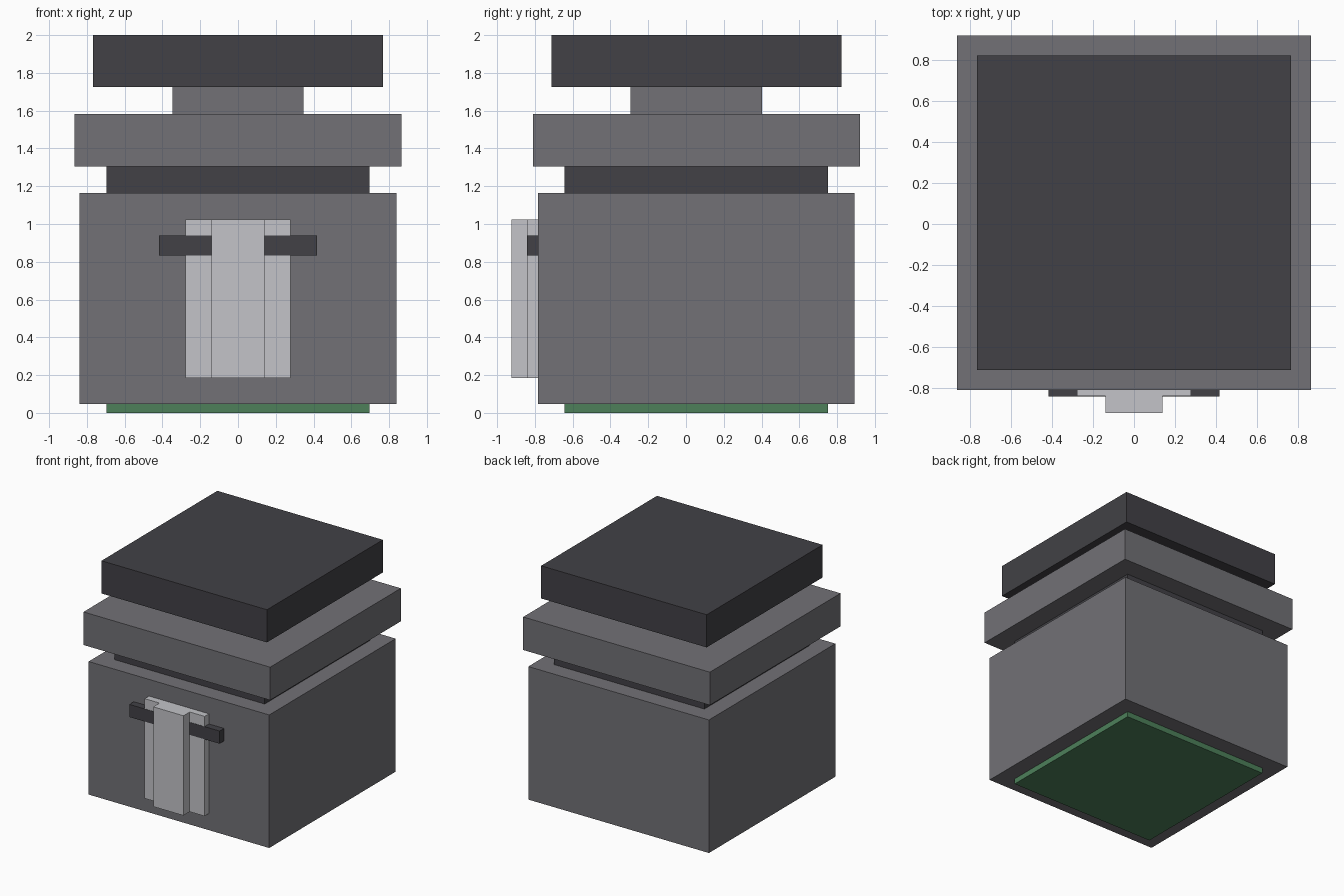
import bpy
import bmesh

cube = bpy.data.objects.get("Cube")
if cube:
    bpy.data.objects.remove(cube, do_unlink=True)


def material(name, colour):
    mat = bpy.data.materials.new(name)
    mat.use_nodes = True
    rgba = (*colour, 1)
    mat.diffuse_color = rgba
    mat.node_tree.nodes["Principled BSDF"].inputs["Base Color"].default_value = rgba
    return mat


charcoal = material("charcoal", (0.054, 0.053, 0.061))
grey = material("mid grey", (0.168, 0.165, 0.181))
silver = material("light silver", (0.546, 0.552, 0.578))
green = material("green", (0.074, 0.216, 0.102))


def box(name, mat, x, y, z):
    """Flat-faced box between the given (low, high) limits on each axis."""
    bm = bmesh.new()
    bmesh.ops.create_cube(bm, size=1)
    for v in bm.verts:
        v.co = [lim[0] if c < 0 else lim[1] for c, lim in zip(v.co, (x, y, z))]
    mesh = bpy.data.meshes.new(name)
    bm.to_mesh(mesh)
    bm.free()
    mesh.materials.append(mat)
    obj = bpy.data.objects.new(name, mesh)
    bpy.context.collection.objects.link(obj)
    return obj


# Stacked square slabs sharing one axis: name, colour, half width, top height
AXIS_Y = 0.055
bottom = 0.0
for name, mat, half, top in (
    ("base_pad", green, 0.697, 0.047),
    ("main_body", grey, 0.838, 1.163),
    ("lower_neck", charcoal, 0.697, 1.305),
    ("collar", grey, 0.866, 1.582),
    ("upper_neck", grey, 0.348, 1.726),
    ("cap", charcoal, 0.768, 2.0),
):
    box(name, mat, (-half, half), (AXIS_Y - half, AXIS_Y + half), (bottom, top))
    bottom = top

# Front latch: wide plate, raised centre strip and a crossbar on each side
FRONT = AXIS_Y - 0.838
LATCH_Z = (0.186, 1.023)
box("latch_plate", silver, (-0.278, 0.278), (-0.84, FRONT), LATCH_Z)
box("latch_strip", silver, (-0.14, 0.14), (-0.923, FRONT), LATCH_Z)
for side, sign in (("left", 1), ("right", -1)):
    limits = sorted((sign * 0.14, sign * 0.419))
    box(side + "_crossbar", charcoal, limits, (-0.842, FRONT), (0.832, 0.938))
